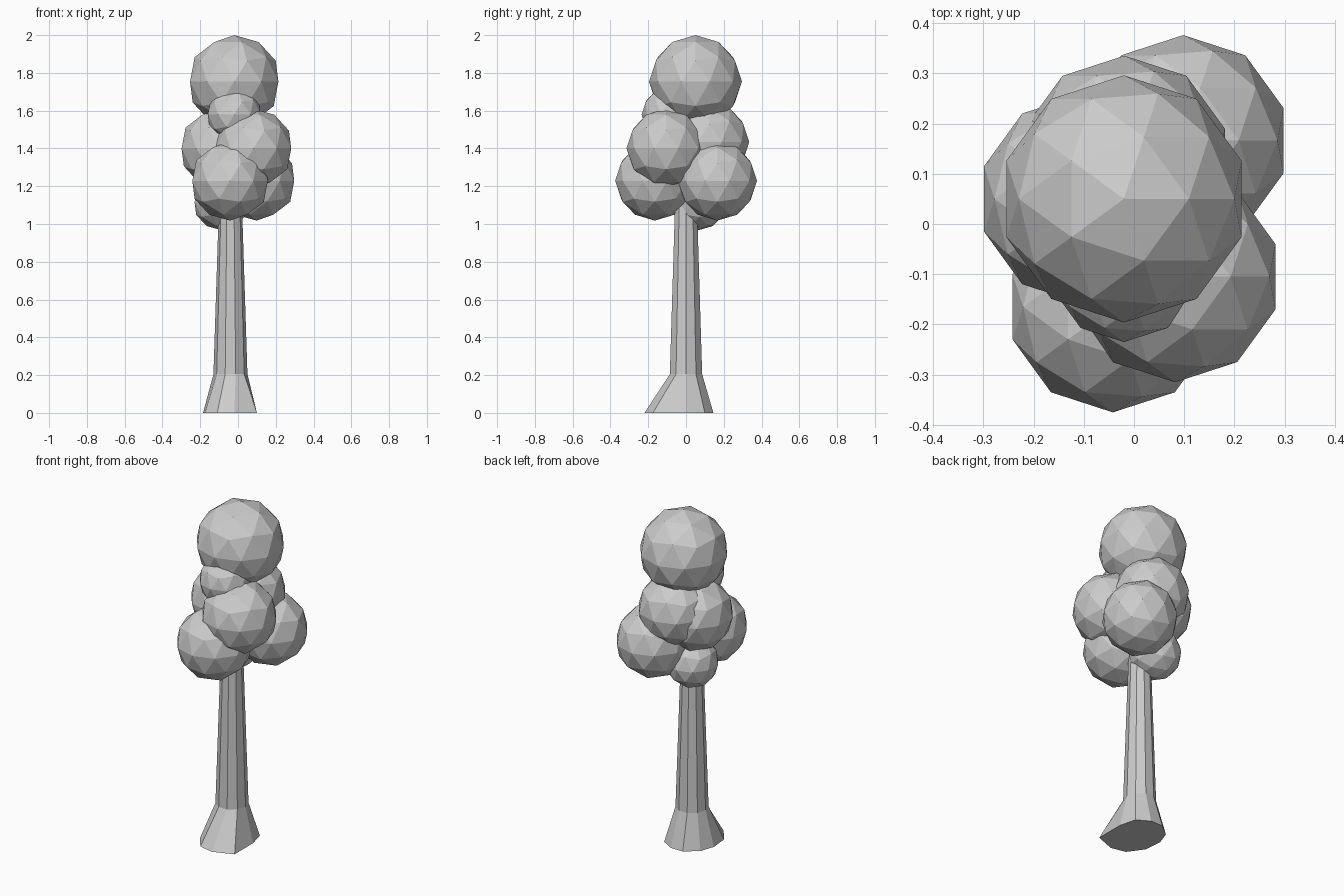
import bpy, bmesh
from math import cos, sin, pi

if "Cube" in bpy.data.objects:
    bpy.data.objects.remove(bpy.data.objects["Cube"])


def leaf_ball(name, x, y, z, r):
    bpy.ops.mesh.primitive_ico_sphere_add(subdivisions=2, radius=r, location=(x, y, z))
    bpy.context.object.name = name


# Foliage: overlapping faceted balls (x, y, z, radius)
leaf_ball("foliage_top", -0.02, 0.05, 1.754, 0.246)
leaf_ball("foliage_upper_back", -0.019, 0.125, 1.435, 0.21)
leaf_ball("foliage_upper_front", -0.02, -0.088, 1.58, 0.147)
leaf_ball("foliage_middle_right", 0.082, -0.105, 1.40, 0.21)
leaf_ball("foliage_middle_left", -0.099, 0.05, 1.40, 0.21)
leaf_ball("foliage_lower_back", 0.098, 0.166, 1.228, 0.21)
leaf_ball("foliage_lower_front", -0.042, -0.165, 1.228, 0.21)
leaf_ball("foliage_bottom", -0.09, 0.07, 1.115, 0.147)

# Trunk: uneven ten-sided root flare lofted into a tapering round stem
SIDES = 10
foot = [(0.10, 0.0), (0.075, 0.10), (0.0, 0.145), (-0.08, 0.145), (-0.155, 0.085),
        (-0.185, 0.0), (-0.175, -0.11), (-0.11, -0.20), (-0.02, -0.22), (0.10, -0.175)]


def circle(r):
    return [(-0.04 + r * cos(2 * pi * i / SIDES), r * sin(2 * pi * i / SIDES))
            for i in range(SIDES)]


bm = bmesh.new()
rings = [[bm.verts.new((x, y, z)) for x, y in ring]
         for z, ring in ((0, foot), (0.205, circle(0.09)), (1.2, circle(0.058)))]
for low, high in zip(rings, rings[1:]):
    for i in range(SIDES):
        j = (i + 1) % SIDES
        bm.faces.new((low[i], low[j], high[j], high[i]))
bm.faces.new(rings[0][::-1])
bm.faces.new(rings[-1])
mesh = bpy.data.meshes.new("trunk")
bm.to_mesh(mesh)
bm.free()
bpy.context.collection.objects.link(bpy.data.objects.new("trunk", mesh))
